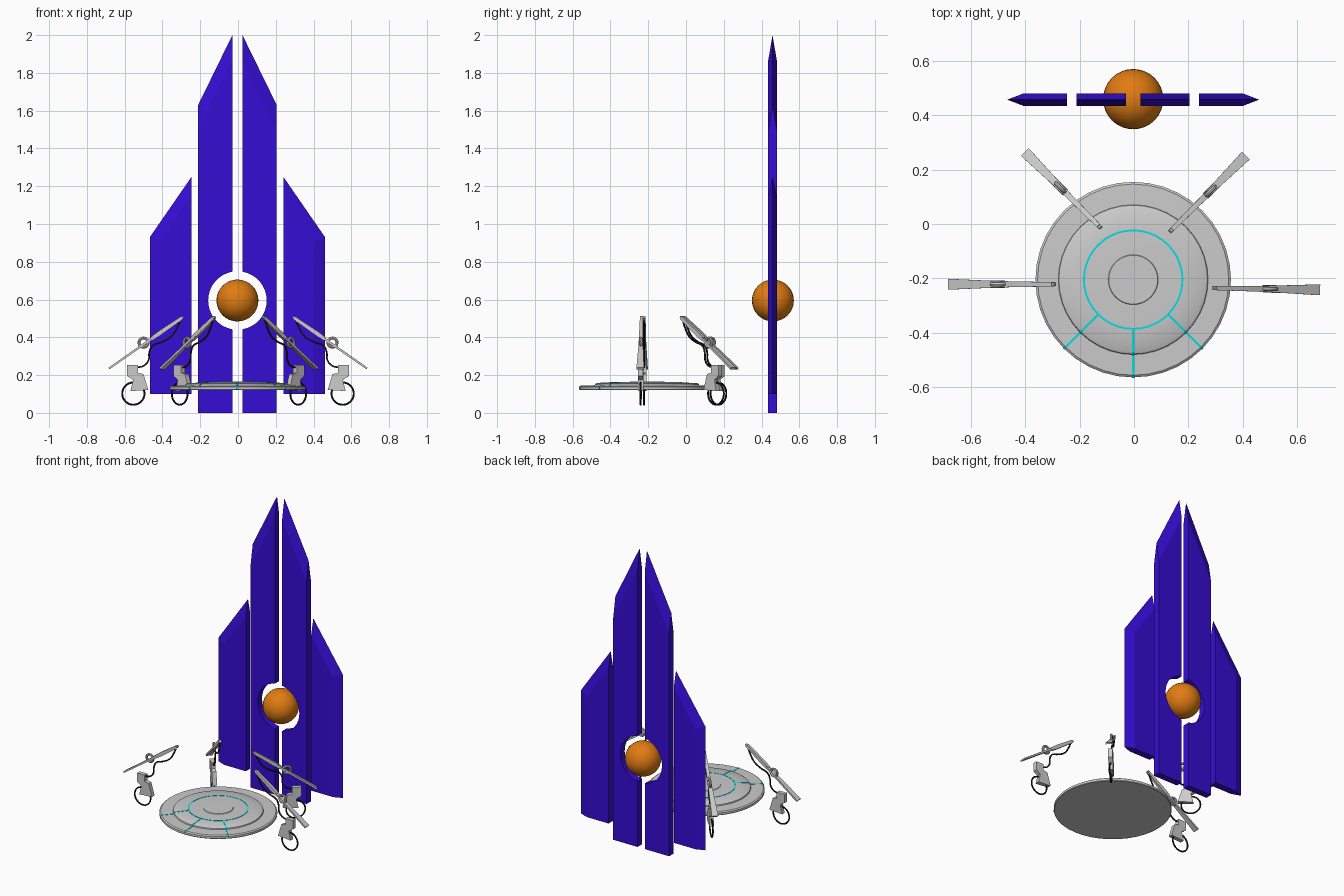
import bpy, bmesh
from math import sin, cos, pi, radians, acos
from mathutils import Vector, Matrix

if "Cube" in bpy.data.objects:
    bpy.data.objects.remove(bpy.data.objects["Cube"])

CX, PY, BY = -0.003, -0.205, 0.458   # centre x, platform y, blade plane y


def material(name, rgb):
    m = bpy.data.materials.new(name)
    m.diffuse_color = (*rgb, 1)
    m.use_nodes = True
    m.node_tree.nodes["Principled BSDF"].inputs["Base Color"].default_value = m.diffuse_color
    return m


BLUE = material("blue", (0.035, 0.004, 0.65))
ORANGE = material("orange", (0.75, 0.2, 0.006))
CYAN = material("cyan", (0.0, 0.75, 0.8))
BLACK = material("black", (0.012, 0.012, 0.012))


def finish(name, bm, mat=None, matrix=None, smooth=False):
    bmesh.ops.recalc_face_normals(bm, faces=bm.faces)
    me = bpy.data.meshes.new(name)
    bm.to_mesh(me)
    bm.free()
    ob = bpy.data.objects.new(name, me)
    bpy.context.collection.objects.link(ob)
    if mat:
        me.materials.append(mat)
    if matrix:
        ob.matrix_world = matrix
    if smooth:
        bpy.ops.object.select_all(action='DESELECT')
        ob.select_set(True)
        bpy.context.view_layer.objects.active = ob
        bpy.ops.object.shade_smooth_by_angle(angle=radians(30))
    return ob


def loft(name, rings, mat=None, matrix=None, closed=False, smooth=False):
    """Skin a list of equal-length point loops; cap the ends unless closed."""
    bm = bmesh.new()
    vs = [[bm.verts.new(p) for p in r] for r in rings]
    n = len(vs[0])
    for a, b in zip(vs, vs[1:] + (vs[:1] if closed else [])):
        for i in range(n):
            j = (i + 1) % n
            bm.faces.new((a[i], a[j], b[j], b[i]))
    if not closed:
        bm.faces.new(vs[0])
        bm.faces.new(vs[-1])
    return finish(name, bm, mat, matrix, smooth)


def lathe(name, profile, mat=None, closed=False, seg=40):
    rings = [[(CX + r * cos(2 * pi * i / seg), PY + r * sin(2 * pi * i / seg), z)
              for i in range(seg)] for r, z in profile]
    return loft(name, rings, mat, closed=closed, smooth=True)


def ring(name, u, z, major, minor, mat, matrix, seg=32, sides=8):
    """Torus standing in the local x-z plane."""
    rings = []
    for i in range(seg):
        a = 2 * pi * i / seg
        rings.append([(u + (major + minor * cos(b)) * cos(a), minor * sin(b),
                       z + (major + minor * cos(b)) * sin(a))
                      for b in (2 * pi * k / sides for k in range(sides))])
    return loft(name, rings, mat, matrix, closed=True, smooth=True)


# Blades: sharp middle outline between narrower front and back outlines
def blade(name, mid, face, side):
    layers = [(face, -0.023), (mid, 0), (face, 0.023)]
    loft(name, [[(CX + side * x, BY + dy, z) for x, z in o] for o, dy in layers], BLUE)


SZ, NR, GAP = 0.595, 0.155, 0.027
a0 = acos(GAP / NR)
notch = [(NR * cos(a), SZ + NR * sin(a)) for a in (a0 - 2 * a0 * i / 16 for i in range(17))]
for side, tag in ((-1, "left"), (1, "right")):
    blade("inner_blade_" + tag,
          [(GAP, 0), (0.208, 0), (0.208, 1.63), (GAP, 2)] + notch,
          [(GAP, 0), (0.208, 0), (0.208, 1.495), (GAP, 1.865)] + notch, side)
    blade("outer_blade_" + tag,
          [(0.243, 0.1), (0.464, 0.1), (0.464, 0.93), (0.243, 1.25)],
          [(0.243, 0.1), (0.404, 0.1), (0.404, 0.91), (0.243, 1.145)], side)

# Glowing ball in the notch
bm = bmesh.new()
bmesh.ops.create_uvsphere(bm, u_segments=32, v_segments=16, radius=0.111,
                          matrix=Matrix.Translation((CX, BY + 0.002, SZ)))
finish("orb", bm, ORANGE, smooth=True)

# Stepped round platform
lathe("platform", [(0.357, 0.12), (0.36, 0.123), (0.36, 0.137), (0.352, 0.143),
                   (0.276, 0.145), (0.274, 0.152), (0.265, 0.157), (0.18, 0.162),
                   (0.092, 0.163), (0.09, 0.166)])
lathe("platform_light_ring", [(0.178, 0.155), (0.185, 0.155), (0.185, 0.1635), (0.178, 0.1635)],
      CYAN, closed=True)

# Light strips running over the platform steps
for i, deg in enumerate((-135, -90, -45)):
    m = Matrix.Translation((CX, PY, 0)) @ Matrix.Rotation(radians(deg), 4, 'Z')
    path = [(0.182, 0.1635), (0.266, 0.1585), (0.2755, 0.153), (0.2775, 0.1465),
            (0.3525, 0.1445), (0.3615, 0.1375), (0.3615, 0.126)]
    loft("light_strip_%d" % i,
         [[(r, -0.004, z), (r, 0.004, z), (r - 0.005, 0.004, z - 0.006),
           (r - 0.005, -0.004, z - 0.006)] for r, z in path], CYAN, m)


# Floating arms: local x points outward, origin under the arm's middle
BODY = [(0.099, 0.254), (0.042, 0.254), (0.042, 0.212), (0.012, 0.205),
        (-0.013, 0.122), (0.082, 0.115), (0.067, 0.175), (0.099, 0.195)]
CABLE = [(-0.188, 0.505), (-0.165, 0.45), (-0.135, 0.405), (-0.085, 0.375),
         (-0.035, 0.355), (-0.018, 0.32), (-0.015, 0.28), (0.01, 0.25), (0.055, 0.24)]


def box_bar(name, stations, m):
    """Tapered bar through stations of (x, z, half width, half thickness)."""
    d = Vector((0.395, 0, -0.275)).normalized()
    up = Vector((-d.z, 0, d.x))
    rings = []
    for u, z, w, t in stations:
        c, y = Vector((u, 0, z)), Vector((0, w, 0))
        rings.append([c + y + up * t, c - y + up * t, c - y - up * t, c + y - up * t])
    loft(name, rings, None, m)


def arm(tag, x, y, deg):
    m = Matrix.Translation((x, y, 0)) @ Matrix.Rotation(radians(deg), 4, 'Z')
    box_bar("paddle_" + tag, [(-0.197, 0.508, 0.007, 0.006), (0.02, 0.357, 0.012, 0.006),
                              (0.195, 0.235, 0.02, 0.005)], m)
    box_bar("paddle_spine_" + tag, [(-0.19, 0.503, 0.008, 0.009), (-0.07, 0.420, 0.01, 0.012),
                                    (-0.03, 0.392, 0.01, 0.010)], m)
    ring("pivot_ring_" + tag, 0.012, 0.372, 0.024, 0.008, None, m, 20)
    loft("arm_body_" + tag, [[(u, w, z) for u, z in BODY] for w in (-0.014, 0.014)], None, m)
    ring("base_hoop_" + tag, 0.066, 0.102, 0.059, 0.005, BLACK, m)
    cu = bpy.data.curves.new("cable_" + tag, 'CURVE')
    cu.dimensions = '3D'
    cu.bevel_depth = 0.005
    cu.bevel_resolution = 1
    cu.resolution_u = 4
    sp = cu.splines.new('BEZIER')
    sp.bezier_points.add(len(CABLE) - 1)
    for p, (u, z) in zip(sp.bezier_points, CABLE):
        p.co = (u, 0, z)
        p.handle_left_type = p.handle_right_type = 'AUTO'
    cu.materials.append(BLACK)
    ob = bpy.data.objects.new("cable_" + tag, cu)
    bpy.context.collection.objects.link(ob)
    ob.matrix_world = m


arm("right", 0.488, -0.239, -1)
arm("back_right", 0.272, 0.112, 45)
arm("back_left", -0.262, 0.125, 135)
arm("left", -0.488, -0.222, 180)
